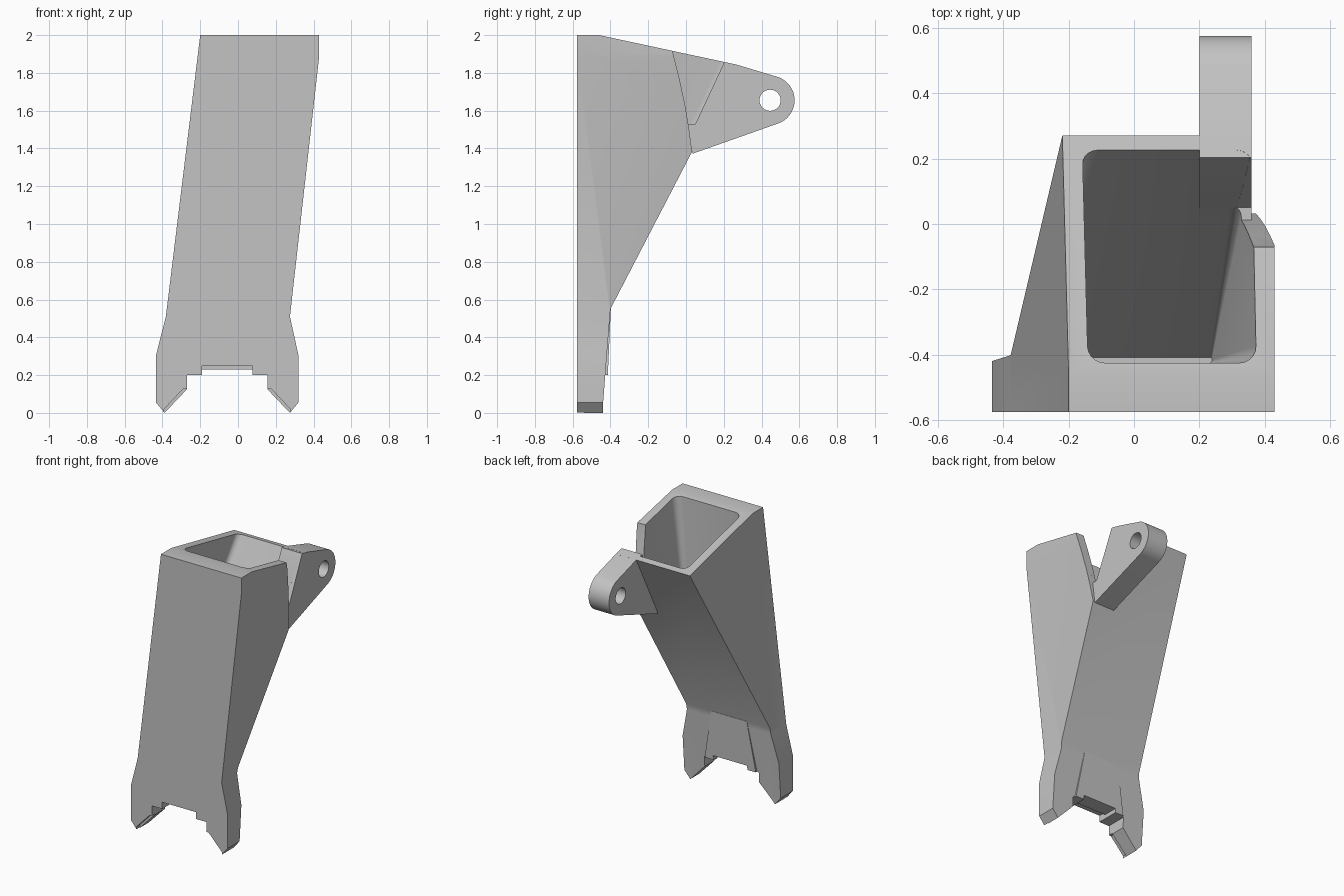
import bpy, bmesh, math

if "Cube" in bpy.data.objects:
    bpy.data.objects.remove(bpy.data.objects["Cube"])

grey = bpy.data.materials.new("plain grey")
grey.diffuse_color = (0.55, 0.55, 0.55, 1)
grey.use_nodes = True
grey.node_tree.nodes["Principled BSDF"].inputs["Base Color"].default_value = grey.diffuse_color


def finish(name, bm):
    bmesh.ops.recalc_face_normals(bm, faces=bm.faces)
    me = bpy.data.meshes.new(name)
    bm.to_mesh(me)
    bm.free()
    ob = bpy.data.objects.new(name, me)
    me.materials.append(grey)
    bpy.context.collection.objects.link(ob)
    return ob


def loft(name, a, b):
    """Closed solid between two rings with equal point counts."""
    bm = bmesh.new()
    va = [bm.verts.new(p) for p in a]
    vb = [bm.verts.new(p) for p in b]
    bm.faces.new(va)
    bm.faces.new(vb)
    for i in range(len(va)):
        j = (i + 1) % len(va)
        bm.faces.new((va[i], va[j], vb[j], vb[i]))
    return finish(name, bm)


def front_prism(name, pts, y0, y1):
    return loft(name, [(x, y0, z) for x, z in pts], [(x, y1, z) for x, z in pts])


def side_prism(name, pts, x0, x1):
    return loft(name, [(x0, y, z) for y, z in pts], [(x1, y, z) for y, z in pts])


def boolean(ob, cutter, op='DIFFERENCE'):
    cutter.hide_render = True
    m = ob.modifiers.new("cut", 'BOOLEAN')
    m.operation, m.object, m.solver = op, cutter, 'EXACT'
    bpy.context.view_layer.objects.active = ob
    bpy.ops.object.modifier_apply(modifier=m.name)
    bpy.data.objects.remove(cutter)


def activate(ob):
    bpy.ops.object.select_all(action='DESELECT')
    ob.select_set(True)
    bpy.context.view_layer.objects.active = ob


def left_x(z): return -0.2 - 0.18 * (2 - z) / 1.48
def right_x(z): return 0.275 + (z - 0.51) * 0.155 / 1.38
def back_y(z): return -0.4 + (z - 0.55) * 0.519


CX = -0.057  # centre line of the forked foot

# Leaning body: front outline intersected with side outline
half = [(0.133, 0.23), (0.133, 0.2), (0.213, 0.2), (0.213, 0.125), (0.332, 0.0),
        (0.377, 0.055), (0.377, 0.305)]
outline = [(CX + x, z) for x, z in half]
outline += [(0.275, 0.51), (0.43, 1.89), (0.43, 2.1), (left_x(2.1), 2.1), (-0.382, 0.51)]
outline += [(CX - x, z) for x, z in reversed(half)]
body = front_prism("body", outline, -0.576, 0.5)
profile = [(-0.7, -0.1), (-0.44, -0.1), (-0.44, 0.04), (-0.4, 0.55),
           (back_y(1.843), 1.843), (-0.46, 2.0), (-0.7, 2.0)]
boolean(body, side_prism("side_outline", profile, -0.8, 0.8), 'INTERSECT')


# Tapered cavity with rounded corners
def rounded(x0, x1, y0, y1, r, z, n=5):
    pts = []
    corners = [(x1 - r, y1 - r), (x0 + r, y1 - r), (x0 + r, y0 + r), (x1 - r, y0 + r)]
    for k, (cx, cy) in enumerate(corners):
        for i in range(n + 1):
            a = math.pi / 2 * (k + i / n)
            pts.append((cx + r * math.cos(a), cy + r * math.sin(a), z))
    return pts


lo, hi = 0.63, 2.1
cavity = loft("cavity",
              rounded(left_x(lo) + 0.06, right_x(lo) - 0.05, -0.425, back_y(lo) - 0.05, 0.006, lo),
              rounded(left_x(hi) + 0.06, 0.385, -0.425, back_y(hi) - 0.05, 0.055, hi))
boolean(body, cavity)

# Right wall stops at a curved edge, leaving a gap before the lug
curve = [(-0.075, 2.2), (-0.07, 1.91), (-0.035, 1.77), (-0.005, 1.63), (0.015, 1.51)]
boolean(body, side_prism("wall_trim", curve + [(0.034, 1.37), (0.6, 1.37), (0.6, 2.2)], 0.36, 0.7))
boolean(body, side_prism("gap", curve[:-1] + [(0.012, 1.53), (0.05, 1.53), (0.203, 1.858),
                                              (0.36, 2.2)], 0.24, 0.7))

# Shallow steps on the front of the foot notch
boolean(body, front_prism("notch_step", [(CX - 0.133, 0.19), (CX + 0.133, 0.19),
                                         (CX + 0.133, 0.248), (CX - 0.133, 0.248)], -0.7, -0.52))
for s in (-1, 1):
    step = [(0.205, 0.13), (0.23, 0.13), (0.334, 0.02), (0.334, -0.02), (0.205, -0.02)]
    boolean(body, front_prism("toe_step", [(CX + s * x, z) for x, z in step], -0.7, -0.54))

activate(body)
bpy.ops.object.shade_smooth_by_angle(angle=math.radians(25))

# Raised panel on the back of the foot
loft("back_panel",
     [(CX - 0.14, -0.398, 0.55), (CX + 0.14, -0.398, 0.55),
      (CX + 0.2, -0.414, 0.2), (CX + 0.133, -0.414, 0.2), (CX + 0.133, -0.413, 0.23),
      (CX - 0.133, -0.413, 0.23), (CX - 0.133, -0.414, 0.2), (CX - 0.2, -0.414, 0.2)],
     [(CX - 0.14, -0.45, 0.55), (CX + 0.14, -0.45, 0.55),
      (CX + 0.2, -0.45, 0.2), (CX + 0.133, -0.45, 0.2), (CX + 0.133, -0.45, 0.23),
      (CX - 0.133, -0.45, 0.23), (CX - 0.133, -0.45, 0.2), (CX - 0.2, -0.45, 0.2)])

# Hinge lug with pin hole
PY, PZ, R = 0.445, 1.655, 0.13
arc = []
for i in range(25):
    a = math.radians(-70 + 143 * i / 24)
    arc.append((PY + R * math.cos(a), PZ + R * math.sin(a)))
lug = side_prism("hinge_lug", [(0.034, 1.372)] + arc +
                 [(0.27, 1.843), (0.203, 1.857), (0.05, 1.53), (0.04, 1.45)], 0.2, 0.36)
hole = [(PY + 0.056 * math.cos(i * math.pi / 16), PZ + 0.056 * math.sin(i * math.pi / 16))
        for i in range(32)]
boolean(lug, side_prism("pin_hole", hole, 0.1, 0.5))
activate(lug)
bpy.ops.object.shade_smooth_by_angle(angle=math.radians(25))
